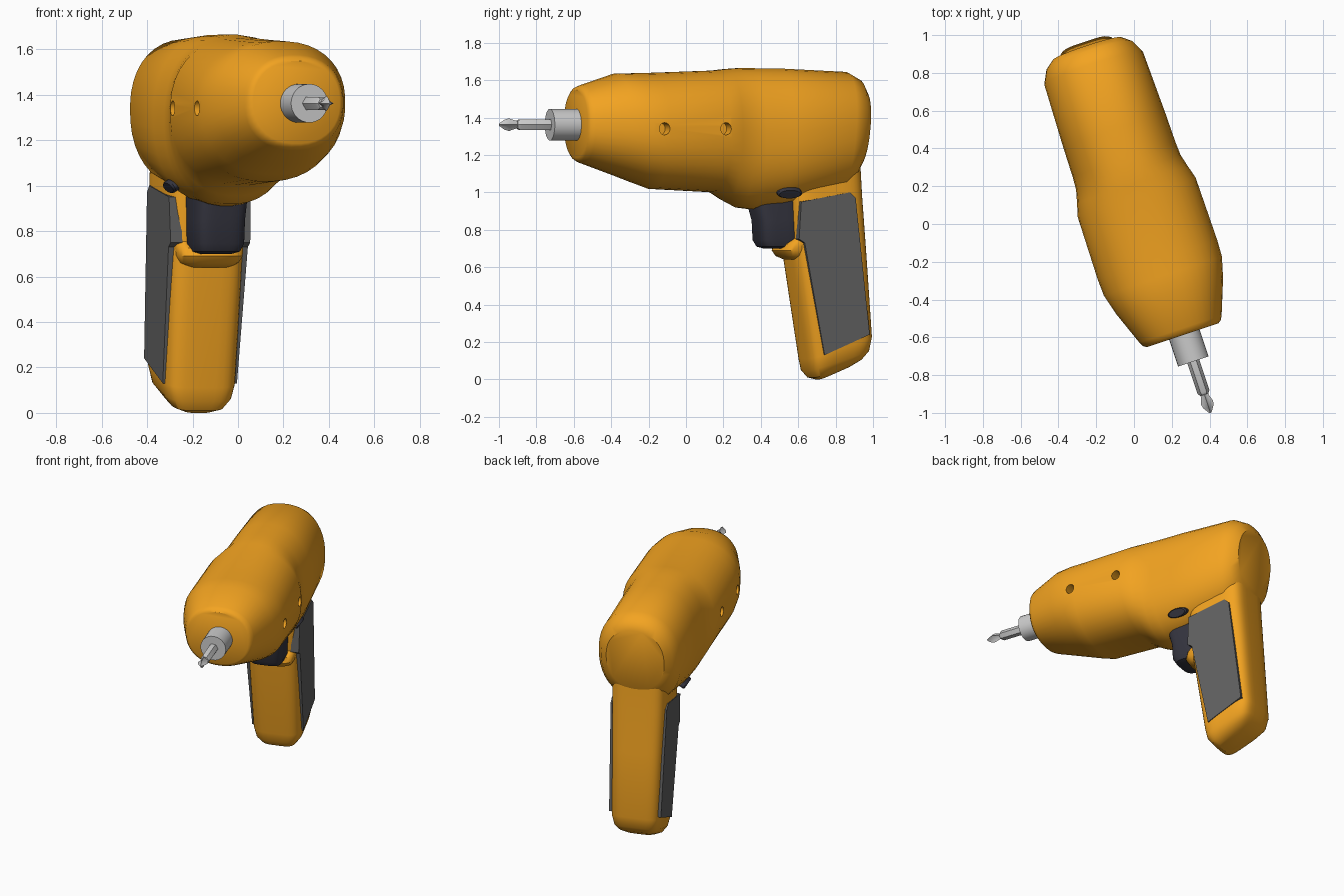
import bpy, bmesh, math
from mathutils import Vector, Matrix

if "Cube" in bpy.data.objects:
    bpy.data.objects.remove(bpy.data.objects["Cube"])

CX = 0.058                       # mid plane of the tool before turning
TURN = Matrix.Rotation(math.radians(18.43), 4, 'Z')
parts = []

def material(name, rgb):
    m = bpy.data.materials.new(name)
    m.diffuse_color = (*rgb, 1)
    m.use_nodes = True
    m.node_tree.nodes["Principled BSDF"].inputs["Base Color"].default_value = m.diffuse_color
    return m

ORANGE = material("orange", (0.9, 0.37, 0.015))
DARK = material("dark", (0.035, 0.035, 0.05))
GREY = material("grip_grey", (0.12, 0.12, 0.12))

def loft(name, rings, mat=None, angle=35, keep=True):
    """Skin a closed solid through rings of points."""
    bm = bmesh.new()
    loops = [[bm.verts.new(p) for p in r] for r in rings]
    n = len(loops[0])
    for a, b in zip(loops, loops[1:]):
        for i in range(n):
            j = (i + 1) % n
            bm.faces.new((a[i], a[j], b[j], b[i]))
    bm.faces.new(loops[0])
    bm.faces.new(loops[-1])
    bmesh.ops.recalc_face_normals(bm, faces=bm.faces)
    me = bpy.data.meshes.new(name)
    bm.to_mesh(me)
    bm.free()
    ob = bpy.data.objects.new(name, me)
    bpy.context.collection.objects.link(ob)
    if mat:
        me.materials.append(mat)
    if keep:
        parts.append((ob, angle))
    return ob

def oval(n, power):
    """Unit superellipse."""
    pts = []
    for i in range(n):
        t = 2 * math.pi * (i + 0.5) / n
        c, s = math.cos(t), math.sin(t)
        pts.append((math.copysign(abs(c) ** (2 / power), c),
                    math.copysign(abs(s) ** (2 / power), s)))
    return pts

def upright(name, sections, mat, power, n=40):
    """Loft upward; section = front y, back y, half width, front z, back z."""
    rings = []
    for y0, y1, h, z0, z1 in sections:
        rings.append([(CX + h * u, (y0 + y1) / 2 + (y1 - y0) / 2 * v,
                       (z0 + z1) / 2 + (z1 - z0) / 2 * v) for u, v in oval(n, power)])
    return loft(name, rings, mat)

def spindle(name, stations, sides, cross=1.0, mat=None):
    """Loft along y with round or cross-shaped sections; station = y, radius."""
    rings = []
    for y, r in stations:
        ring = []
        for i in range(sides):
            t = 2 * math.pi * i / sides
            k = r * (cross if i % 2 else 1)
            ring.append((CX + 0.01 + k * math.cos(t), y, 1.362 + k * math.sin(t)))
        rings.append(ring)
    return loft(name, rings, mat)

# motor housing: y, half width, top z, bottom z, backward lean
housing = [(-0.64, 0.20, 1.548, 1.185, 0), (-0.628, 0.218, 1.565, 1.167, 0),
           (-0.605, 0.23, 1.575, 1.155, 0), (-0.42, 0.30, 1.635, 1.09, 0),
           (-0.31, 0.33, 1.638, 1.05, 0), (-0.22, 0.334, 1.64, 1.018, 0),
           (0.13, 0.33, 1.652, 1.0, 0), (0.20, 0.31, 1.66, 0.955, 0),
           (0.27, 0.292, 1.665, 0.918, 0), (0.34, 0.288, 1.665, 0.91, 0),
           (0.50, 0.286, 1.663, 0.92, 0.03), (0.85, 0.276, 1.645, 0.99, 0.08),
           (0.92, 0.24, 1.605, 1.05, 0.1), (0.955, 0.195, 1.55, 1.12, 0.1)]
rings = []
for y, h, top, bot, lean in housing:
    mid, hz = (top + bot) / 2, (top - bot) / 2
    rings.append([(CX + h * u, y + lean * (mid + hz * v - 1.34), mid + hz * v)
                  for u, v in oval(40, 2.25)])
body = loft("motor_housing", rings, ORANGE)

# screw holes on both sides
for y in (-0.25, 0.097):
    for s in (-1, 1):
        ring = [(y + 0.03 * math.cos(a * math.pi / 8), 1.34 + 0.033 * math.sin(a * math.pi / 8))
                for a in range(16)]
        cutter = loft("hole_cutter", [[(CX + s * x, p, q) for p, q in ring] for x in (0.25, 0.5)],
                      keep=False)
        mod = body.modifiers.new("hole", 'BOOLEAN')
        mod.operation, mod.object, mod.solver = 'DIFFERENCE', cutter, 'EXACT'
        bpy.context.view_layer.objects.active = body
        bpy.ops.object.modifier_apply(modifier=mod.name)
        bpy.data.objects.remove(cutter)

# handle with a sloped rounded foot
upright("handle", [(0.72, 0.90, 0.07, 0.0, 0.075), (0.685, 0.95, 0.12, 0.01, 0.11),
                   (0.655, 0.985, 0.152, 0.05, 0.155), (0.645, 0.998, 0.168, 0.11, 0.23),
                   (0.555, 0.965, 0.176, 0.68, 0.68), (0.535, 0.94, 0.185, 0.98, 0.98),
                   (0.53, 0.93, 0.185, 1.15, 1.15)], ORANGE, 4.5)

# lip under the trigger
upright("trigger_lip", [(0.55, 0.70, 0.10, 0.64, 0.64), (0.505, 0.70, 0.135, 0.66, 0.66),
                        (0.485, 0.70, 0.15, 0.69, 0.69), (0.50, 0.70, 0.155, 0.725, 0.725),
                        (0.555, 0.70, 0.16, 0.76, 0.76)], ORANGE, 3)

# trigger
upright("trigger", [(0.43, 0.58, 0.07, 0.70, 0.70), (0.395, 0.6, 0.10, 0.71, 0.71),
                    (0.375, 0.6, 0.114, 0.745, 0.745), (0.37, 0.6, 0.117, 0.85, 0.85),
                    (0.35, 0.6, 0.12, 0.92, 0.92), (0.35, 0.6, 0.12, 1.0, 1.0)], DARK, 4)

# grip panels and direction buttons, one per side
outline = [(0.568, 0.95), (0.842, 1.0), (0.874, 0.97), (0.958, 0.24),
           (0.705, 0.13), (0.589, 0.73), (0.557, 0.75)]
for s, side in ((-1, "left"), (1, "right")):
    loft("grip_panel_" + side,
         [[(CX + s * (0.168 + 0.02 * (z - 0.13) + d), y, z) for y, z in outline]
          for d in (-0.05, 0.004)], GREY)
    axis = Vector((s * 0.85, 0, -0.53))
    up = Vector((s * 0.53, 0, 0.85))
    base = Vector((CX + s * 0.2, 0.495, 1.0))
    loft("direction_button_" + side,
         [[base + axis * d + Vector((0, k * 0.07 * math.cos(a * math.pi / 12), 0))
           + up * (k * 0.03 * math.sin(a * math.pi / 12)) for a in range(24)]
          for d, k in ((-0.06, 1), (0.012, 1), (0.02, 0.85))], DARK)

# chuck, hexagonal shank and cross-shaped driver tip
spindle("chuck", [(-0.60, 0.085), (-0.79, 0.085)], 32)
spindle("bit_shank", [(-0.77, 0.033), (-0.96, 0.033), (-0.975, 0.022)], 6)
spindle("bit_tip", [(-0.965, 0.02), (-0.985, 0.022), (-1.02, 0.034),
                    (-1.045, 0.027), (-1.076, 0.006)], 8, 0.5)

# turn the whole tool and set shading
for ob, angle in parts:
    ob.data.transform(TURN)
    bpy.ops.object.select_all(action='DESELECT')
    ob.select_set(True)
    bpy.context.view_layer.objects.active = ob
    bpy.ops.object.shade_smooth_by_angle(angle=math.radians(angle))
